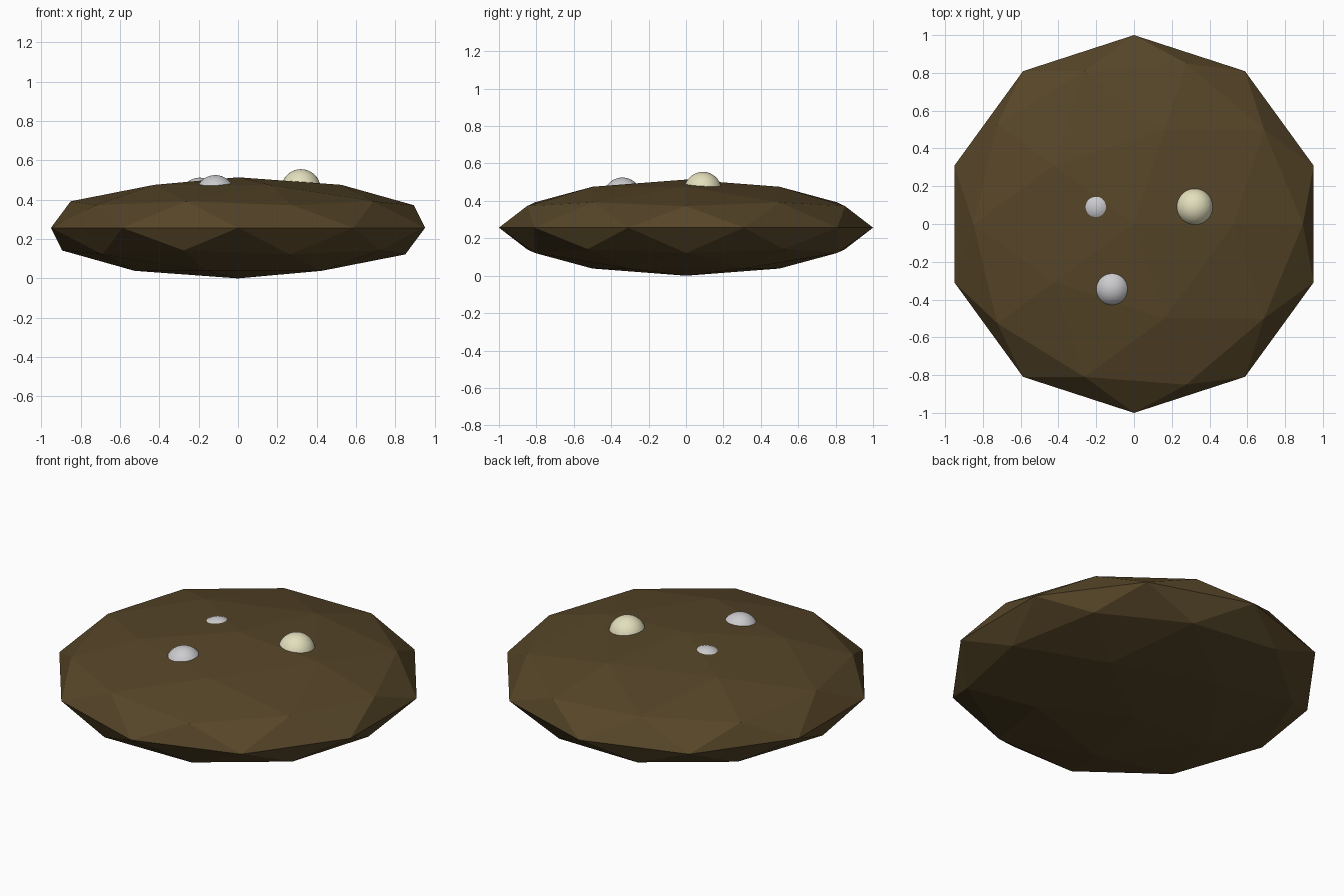
import bpy

if "Cube" in bpy.data.objects:
    bpy.data.objects.remove(bpy.data.objects["Cube"])


def material(name, rgb):
    m = bpy.data.materials.new(name)
    m.diffuse_color = (*rgb, 1.0)
    m.use_nodes = True
    m.node_tree.nodes["Principled BSDF"].inputs["Base Color"].default_value = m.diffuse_color
    return m


soil = material("dark brown", (0.093, 0.060, 0.021))
stone = material("light grey", (0.60, 0.60, 0.62))
cream = material("pale cream", (0.77, 0.74, 0.51))

# Flattened faceted mound
HALF_HEIGHT = 0.257
bpy.ops.mesh.primitive_ico_sphere_add(subdivisions=2, radius=1.0,
                                      location=(0, 0, HALF_HEIGHT))
mound = bpy.context.object
mound.name = "mound"
mound.scale.z = HALF_HEIGHT
bpy.ops.object.transform_apply(location=False, rotation=False, scale=True)
mound.data.materials.append(soil)

# Round pebbles of one size, sunk to different depths
pebbles = [
    ("cream_pebble", (0.32, 0.09, 0.455), cream),
    ("front_grey_pebble", (-0.115, -0.34, 0.425), stone),
    ("back_grey_pebble", (-0.195, 0.09, 0.412), stone),
]
for name, position, mat in pebbles:
    bpy.ops.mesh.primitive_uv_sphere_add(segments=64, ring_count=32,
                                         radius=0.1, location=position)
    pebble = bpy.context.object
    pebble.name = name
    pebble.data.materials.append(mat)
